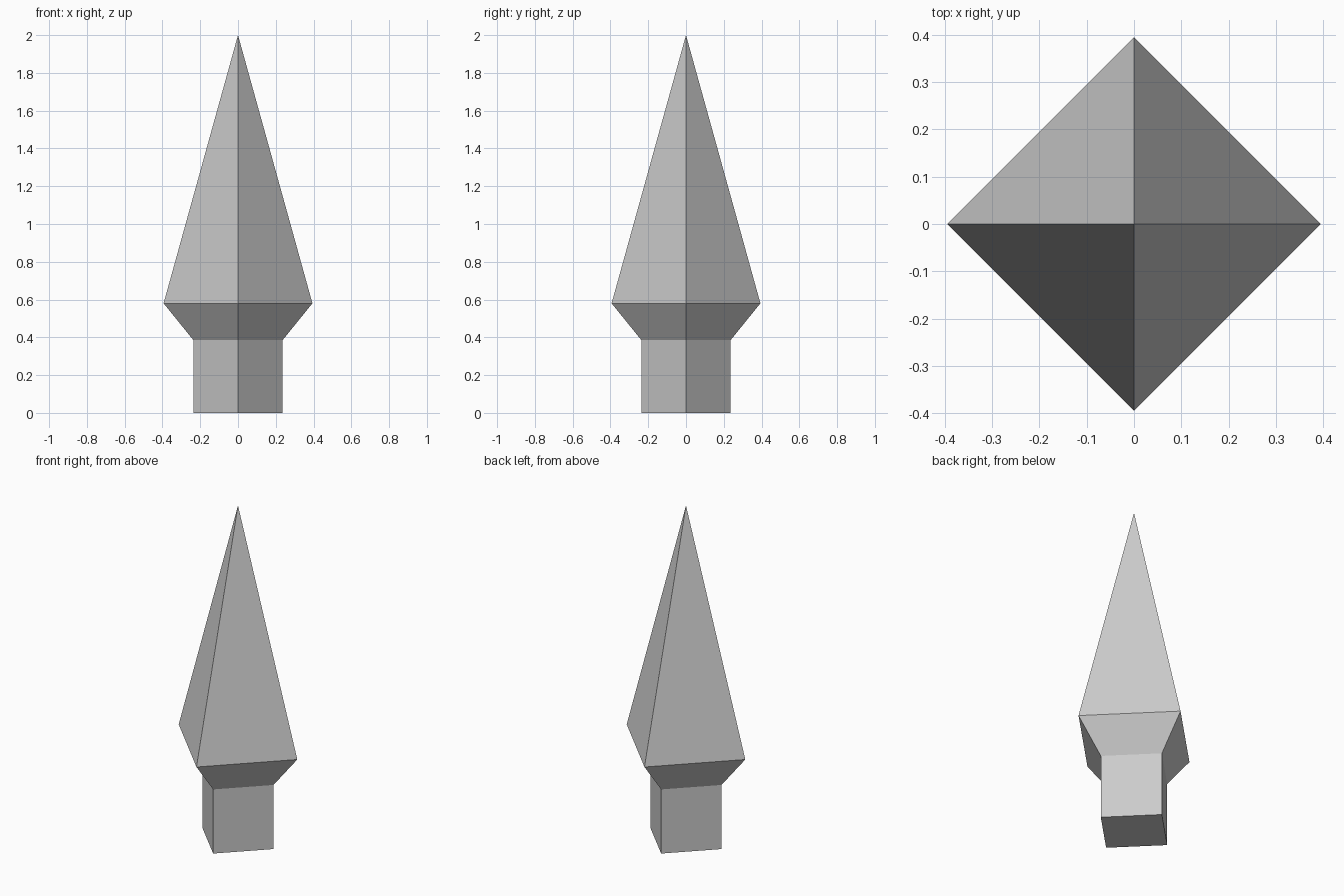
import bpy, bmesh
from math import cos, sin, pi

if "Cube" in bpy.data.objects:
    bpy.data.objects.remove(bpy.data.objects["Cube"])

SIDES = 4
# (radius, height) profile: square post, flared collar, widest ridge
PROFILE = [(0.236, 0.0), (0.236, 0.385), (0.394, 0.58)]
TIP_HEIGHT = 2.0

bm = bmesh.new()

# Rings with their corners on the x and y axes
rings = [[bm.verts.new((r * cos(2 * pi * i / SIDES), r * sin(2 * pi * i / SIDES), z))
          for i in range(SIDES)] for r, z in PROFILE]
tip = bm.verts.new((0, 0, TIP_HEIGHT))

# Closed underside
bm.faces.new(rings[0][::-1])

for i in range(SIDES):
    j = (i + 1) % SIDES
    # Post and collar walls
    for low, high in zip(rings, rings[1:]):
        bm.faces.new((low[i], low[j], high[j], high[i]))
    # Spire face
    bm.faces.new((rings[-1][i], rings[-1][j], tip))

bmesh.ops.recalc_face_normals(bm, faces=bm.faces)
mesh = bpy.data.meshes.new("spear_finial")
bm.to_mesh(mesh)
bm.free()
bpy.context.collection.objects.link(bpy.data.objects.new("spear_finial", mesh))
